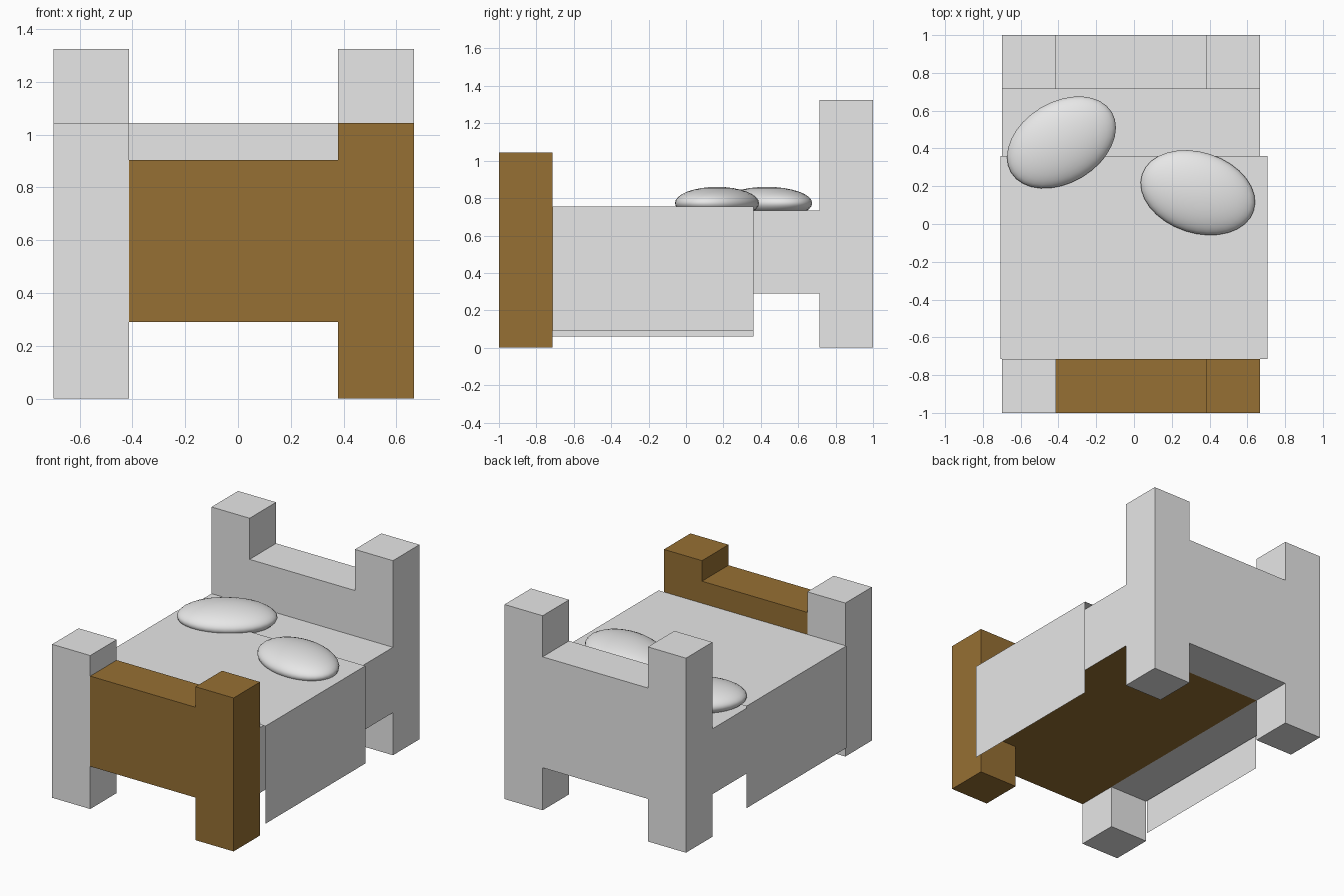
import bpy, bmesh, math

if "Cube" in bpy.data.objects:
    bpy.data.objects.remove(bpy.data.objects["Cube"])


def material(name, rgb):
    m = bpy.data.materials.new(name)
    m.diffuse_color = (*rgb, 1)
    m.use_nodes = True
    m.node_tree.nodes["Principled BSDF"].inputs["Base Color"].default_value = m.diffuse_color
    return m


GREY = material("pale grey", (0.8, 0.8, 0.8))
BROWN = material("wood brown", (0.306, 0.16, 0.033))

# Shared dimensions
X0, X1, X2, X3 = -0.70, -0.413, 0.38, 0.667   # post edges
Y_IN = 0.715                                  # inner face of head and foot
Z_UNDER = 0.29                                # underside of boards and mattress


def finish(name, bm, *mats):
    mesh = bpy.data.meshes.new(name)
    bm.to_mesh(mesh)
    bm.free()
    for m in mats:
        mesh.materials.append(m)
    ob = bpy.data.objects.new(name, mesh)
    bpy.context.collection.objects.link(ob)
    return ob


def box_mesh(x, y, z):
    bm = bmesh.new()
    bmesh.ops.create_cube(bm, size=1)
    for v in bm.verts:
        v.co = [(r[0] + r[1]) / 2 + c * (r[1] - r[0]) for c, r in zip(v.co, (x, y, z))]
    return bm


def box(name, x, y, z, mat):
    return finish(name, box_mesh(x, y, z), mat)


# Footboard and headboard with their posts
for end, y, post_z, board_z, mat in (
        ("foot", (-1, -Y_IN), 1.045, 0.905, BROWN),
        ("head", (Y_IN, 1), 1.325, 1.045, GREY)):
    box(end + "_left_post", (X0, X1), y, (0, post_z), GREY)
    box(end + "_right_post", (X2, X3), y, (0, post_z), mat)
    box(end + "board", (X1, X2), y, (Z_UNDER, board_z), mat)

# Mattress: underside is brown to the right of the left posts
bm = box_mesh((X0, X3), (-Y_IN, Y_IN), (Z_UNDER, 0.735))
bmesh.ops.bisect_plane(bm, geom=bm.verts[:] + bm.edges[:] + bm.faces[:],
                       plane_co=(X1, 0, 0), plane_no=(1, 0, 0))
bm.normal_update()
for f in bm.faces:
    if f.normal.z < -0.5 and f.calc_center_median().x > X1:
        f.material_index = 1
finish("mattress", bm, GREY, BROWN)

# Blanket: a thin open sheet draped over both sides
bm = bmesh.new()
profile = [(-0.707, 0.06), (-0.707, 0.755), (0.707, 0.755), (0.707, 0.09)]
front = [bm.verts.new((x, -Y_IN, z)) for x, z in profile]
back = [bm.verts.new((x, 0.36, z)) for x, z in profile]
for i in range(3):
    bm.faces.new((front[i], front[i + 1], back[i + 1], back[i]))
finish("blanket", bm, GREY)

# Pillows: flattened, turned ellipsoids half sunk in the bed
for name, x, y, angle in (("left_pillow", -0.384, 0.432, 31),
                          ("right_pillow", 0.338, 0.166, -18)):
    bpy.ops.mesh.primitive_uv_sphere_add(segments=32, ring_count=16, radius=1,
                                         location=(x, y, 0.773),
                                         rotation=(0, 0, math.radians(angle)))
    ob = bpy.context.object
    ob.name = name
    ob.scale = (0.311, 0.214, 0.087)
    ob.data.materials.append(GREY)
    bpy.ops.object.shade_smooth_by_angle()
